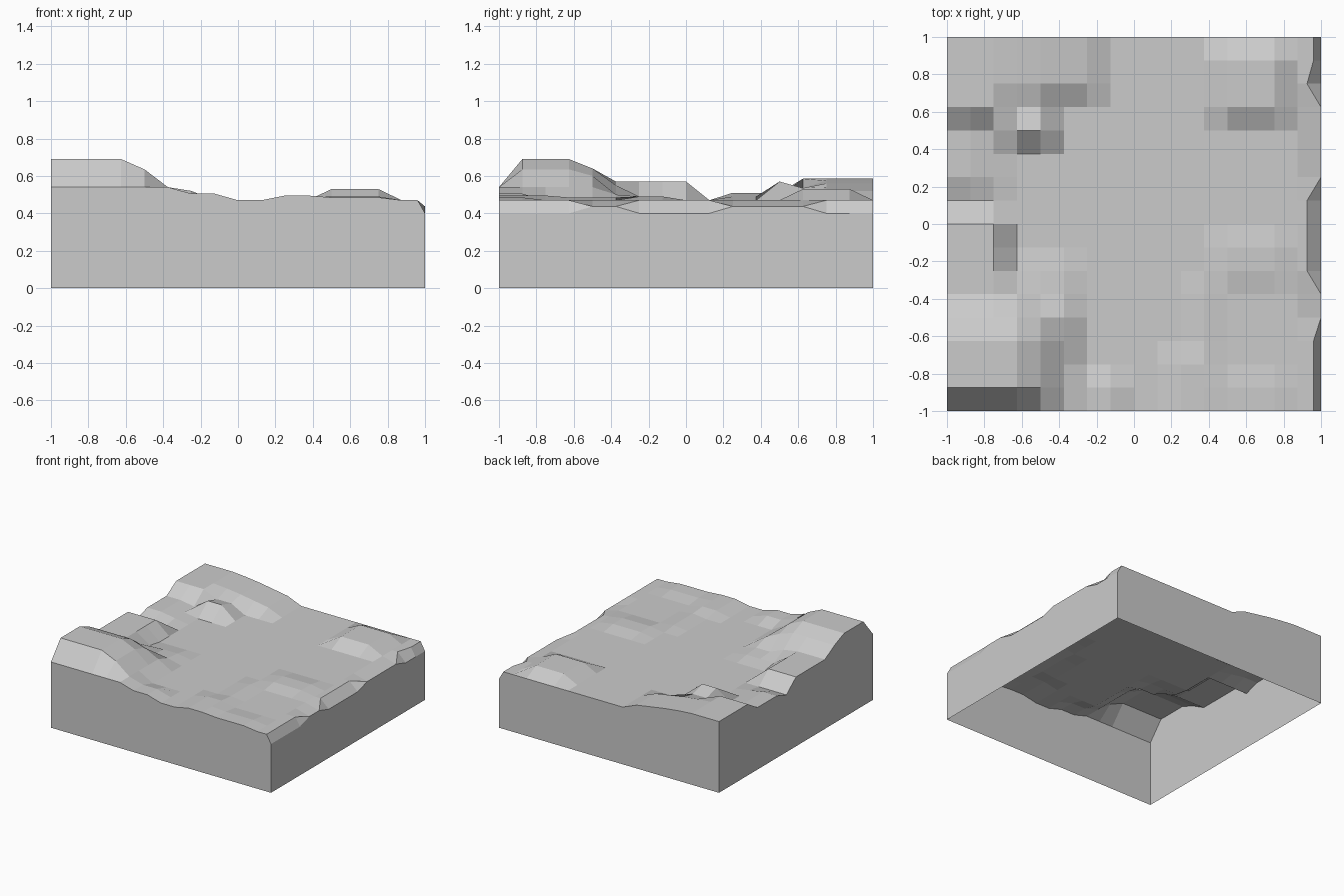
import bpy
import bmesh

cube = bpy.data.objects.get("Cube")
if cube:
    bpy.data.objects.remove(cube)

CELLS = 16
STEP = 2 / CELLS
FLOOR = 0.47

# Raised patches of grid points: first/last column, first/last row, height
PATCHES = [
    # front left ridge
    (0, 5, 0, 0, .54), (6, 7, 0, 1, .505), (0, 3, 1, 3, .69),
    (4, 4, 1, 3, .635), (5, 5, 1, 4, .54), (0, 3, 4, 4, .64), (4, 4, 4, 4, .6),
    # left terrace
    (0, 2, 5, 8, .57), (3, 3, 5, 5, .55), (4, 5, 5, 5, .5), (3, 5, 6, 6, .49),
    (0, 1, 10, 12, .51), (2, 2, 10, 12, .49),
    # back left plateau and knob
    (0, 2, 13, 16, .585), (3, 3, 14, 16, .575), (4, 4, 14, 16, .56),
    (5, 5, 14, 16, .54), (6, 6, 14, 16, .52), (3, 4, 12, 12, .57),
    (3, 4, 13, 13, .535),
    # back right hill
    (12, 14, 13, 15, .53),
    # low banks on the right
    (10, 11, 0, 2, .495), (11, 11, 3, 5, .485), (12, 14, 0, 1, .485),
    (12, 14, 6, 7, .49),
]


def ground_height(col, row):
    z = FLOOR
    for c0, c1, r0, r1, height in PATCHES:
        if c0 <= col <= c1 and r0 <= row <= r1:
            z = height
    return z


def right_rim(row):
    """Inset and height of the lip before the right edge drops."""
    if row in (4, 5) or 10 <= row <= 13:
        return 1, .437
    deep = 6 <= row <= 9 or row == 14
    return (.925 if deep else .96), FLOOR


# Terrain sheet, with one extra column for the right lip
bm = bmesh.new()
bmesh.ops.create_grid(bm, x_segments=CELLS + 1, y_segments=CELLS, size=1)
for v in bm.verts:
    col = round((v.co.x + 1) / 2 * (CELLS + 1))
    row = round((v.co.y + 1) / 2 * CELLS)
    rim_x, rim_z = right_rim(row)
    y = row * STEP - 1
    if col < CELLS:
        v.co = (col * STEP - 1, y, ground_height(col, row))
    elif col == CELLS:
        v.co = (rim_x, y, rim_z)
    else:
        v.co = (1, y, rim_z if rim_x == 1 else .4)
bmesh.ops.remove_doubles(bm, verts=bm.verts, dist=.001)

# Side walls, open underneath
border = [e for e in bm.edges if e.is_boundary]
skirt = bmesh.ops.extrude_edge_only(bm, edges=border)
for item in skirt["geom"]:
    if isinstance(item, bmesh.types.BMVert):
        item.co.z = 0
bmesh.ops.recalc_face_normals(bm, faces=bm.faces)
if sum(f.normal.z for f in bm.faces) < 0:
    bmesh.ops.reverse_faces(bm, faces=bm.faces)

mesh = bpy.data.meshes.new("terrain_block")
bm.to_mesh(mesh)
bm.free()
block = bpy.data.objects.new("terrain_block", mesh)
bpy.context.collection.objects.link(block)

# Single stone colour
stone = bpy.data.materials.new("grey_stone")
stone.use_nodes = True
colour = (.6, .6, .6, 1)
stone.diffuse_color = colour
stone.node_tree.nodes["Principled BSDF"].inputs["Base Color"].default_value = colour
mesh.materials.append(stone)
